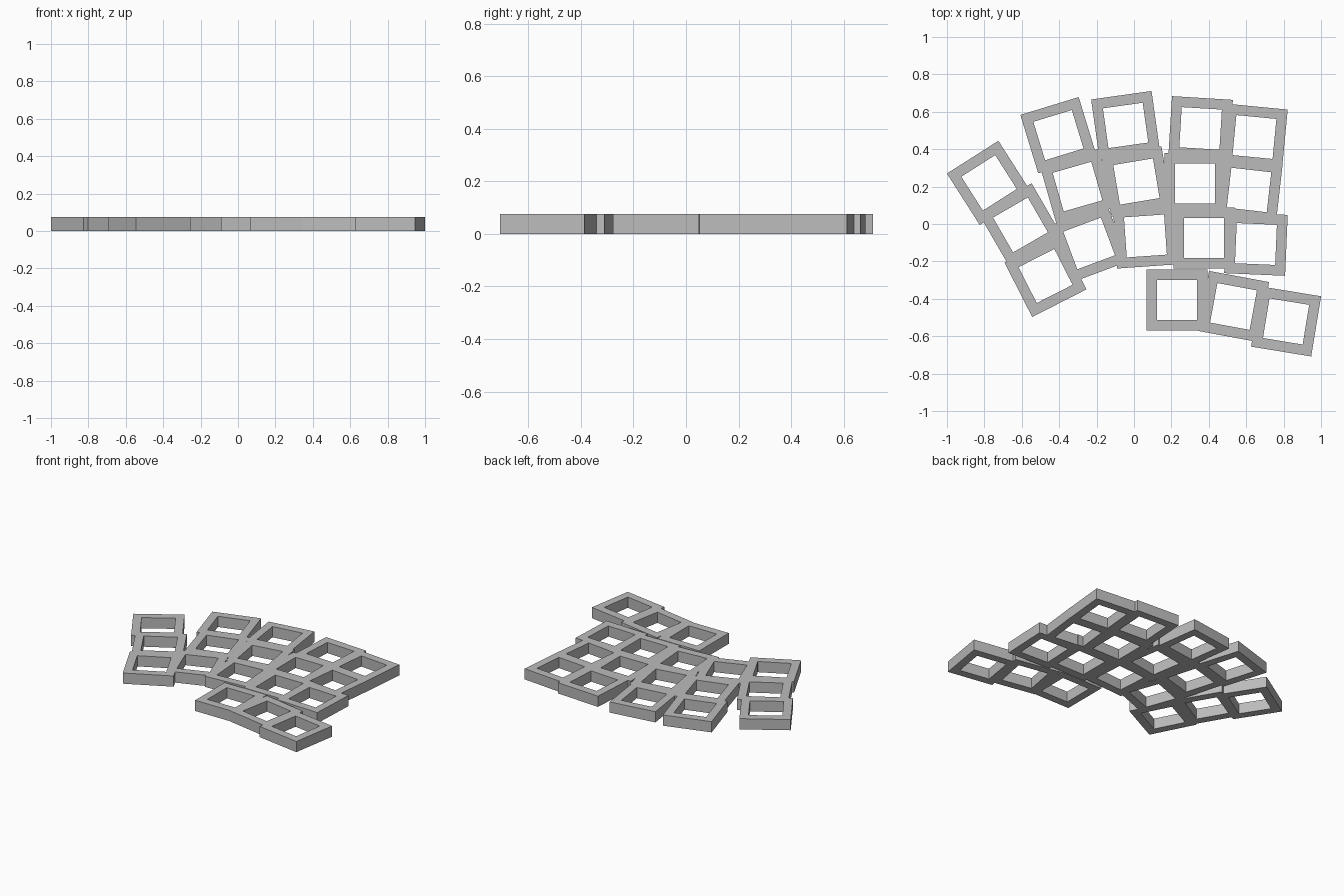
import bpy
import bmesh
from math import radians
from mathutils import Matrix, Vector

OUTER, HOLE, HEIGHT = 0.326, 0.215, 0.075

cube = bpy.data.objects.get("Cube")
if cube:
    bpy.data.objects.remove(cube, do_unlink=True)

# One plain grey for the whole plate
grey = bpy.data.materials.new("plain_grey")
grey.use_nodes = True
GREY = (0.5, 0.5, 0.5, 1)
grey.diffuse_color = GREY
grey.node_tree.nodes["Principled BSDF"].inputs["Base Color"].default_value = GREY


def square(bm, side, z):
    """Four corners of a centred square at height z."""
    h = side / 2
    return [bm.verts.new((sx * h, sy * h, z))
            for sx, sy in ((-1, -1), (1, -1), (1, 1), (-1, 1))]


def key_frame(name, x, y, angle):
    """Square socket frame with a square through hole."""
    bm = bmesh.new()
    rings = [square(bm, OUTER, 0), square(bm, OUTER, HEIGHT),
             square(bm, HOLE, HEIGHT), square(bm, HOLE, 0)]
    for a, b in zip(rings, rings[1:] + rings[:1]):
        for i in range(4):
            j = (i + 1) % 4
            bm.faces.new((a[i], a[j], b[j], b[i]))
    bmesh.ops.recalc_face_normals(bm, faces=bm.faces)
    mesh = bpy.data.meshes.new(name)
    bm.to_mesh(mesh)
    bm.free()
    mesh.materials.append(grey)
    obj = bpy.data.objects.new(name, mesh)
    obj.matrix_world = (Matrix.Translation(Vector((x, y, 0)))
                        @ Matrix.Rotation(radians(angle), 4, "Z"))
    bpy.context.collection.objects.link(obj)


# Fanned columns and thumb row: centre x, centre y, turn in degrees
groups = {
    "little_finger": [(-.775, .22, 32.5), (-.607, -.005, 30), (-.473, -.278, 27)],
    "ring_finger": [(-.404, .475, 17), (-.302, .2, 16), (-.24, -.104, 20.5)],
    "middle_finger": [(-.045, .527, 8), (.013, .227, 9.5), (.061, -.064, 4)],
    "index_finger": [(.356, .511, -3.5), (.326, .217, 0), (.374, -.075, 0)],
    "inner_index": [(.644, .465, -5.5), (.615, .182, -6.5), (.652, -.107, -2.5)],
    "thumb": [(.23, -.406, 0), (.532, -.441, -10.5), (.813, -.521, -9.3)],
}
for group, keys in groups.items():
    for n, key in enumerate(keys, 1):
        key_frame(f"{group}_frame_{n}", *key)
